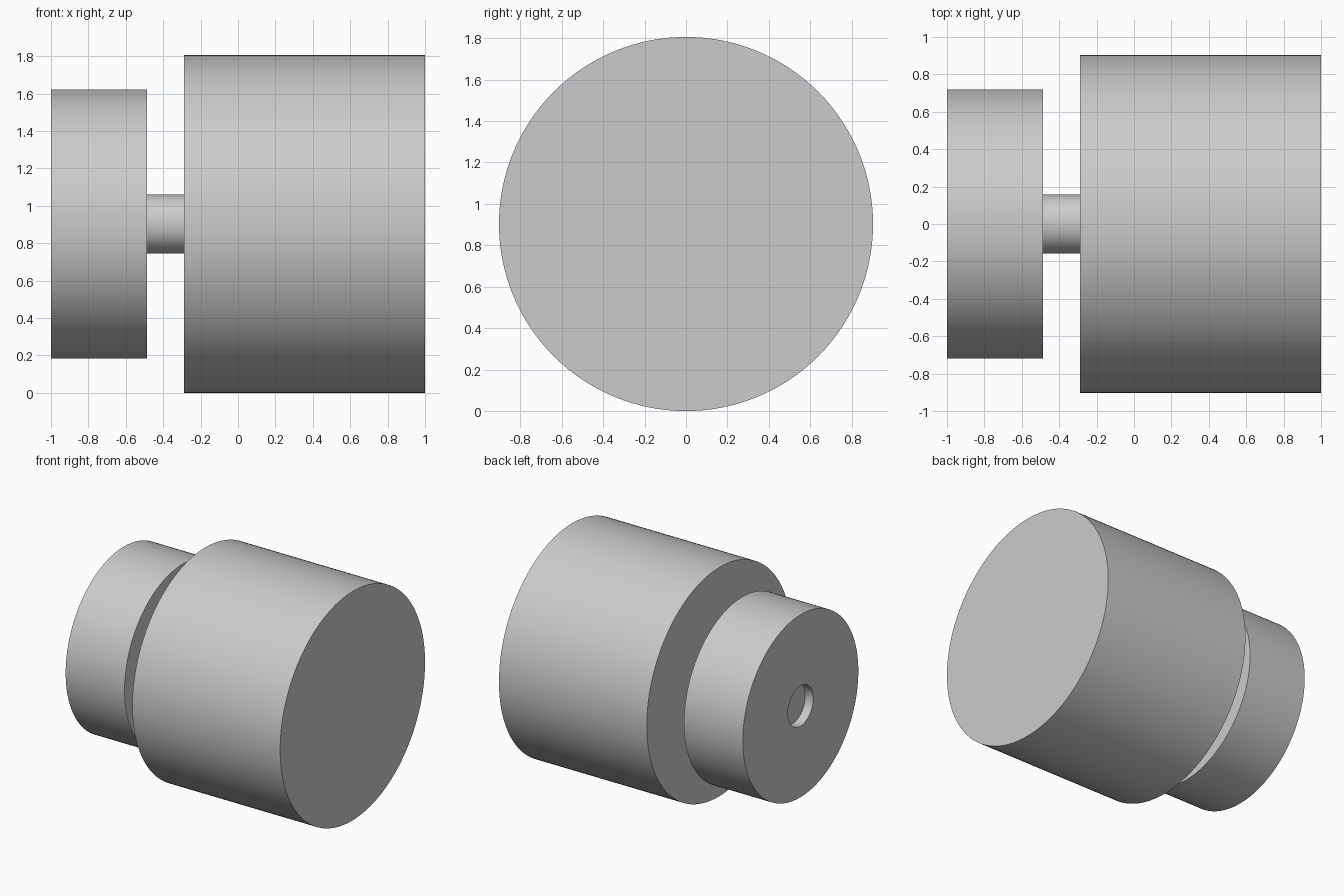
import bpy
import bmesh
import math

AXIS_HEIGHT = 0.903
SHAFT_RADIUS = 0.158
SEGMENTS = 128

default_cube = bpy.data.objects.get("Cube")
if default_cube:
    bpy.data.objects.remove(default_cube, do_unlink=True)

# Single grey finish
grey = bpy.data.materials.new("light_grey")
grey.use_nodes = True
grey.diffuse_color = (0.6, 0.6, 0.6, 1)
grey.node_tree.nodes["Principled BSDF"].inputs["Base Color"].default_value = grey.diffuse_color


def lathe(name, profile, closed=False):
    """Turn a profile of (x, radius) points around the horizontal axis."""
    bm = bmesh.new()
    verts = [bm.verts.new((x, 0, r)) for x, r in profile]
    edges = [bm.edges.new(pair) for pair in zip(verts, verts[1:])]
    if closed:
        edges.append(bm.edges.new((verts[-1], verts[0])))
    bmesh.ops.spin(bm, geom=verts + edges, cent=(0, 0, 0), axis=(1, 0, 0),
                   angle=math.tau, steps=SEGMENTS, use_merge=True)
    bmesh.ops.remove_doubles(bm, verts=bm.verts[:], dist=0.0001)
    bmesh.ops.recalc_face_normals(bm, faces=bm.faces[:])
    mesh = bpy.data.meshes.new(name)
    bm.to_mesh(mesh)
    bm.free()
    mesh.materials.append(grey)
    obj = bpy.data.objects.new(name, mesh)
    obj.location.z = AXIS_HEIGHT
    bpy.context.collection.objects.link(obj)
    bpy.ops.object.select_all(action="DESELECT")
    obj.select_set(True)
    bpy.context.view_layer.objects.active = obj
    bpy.ops.object.shade_smooth_by_angle(angle=math.radians(30))
    return obj


def rod(name, start, end, radius):
    return lathe(name, [(start, 0), (start, radius), (end, radius), (end, 0)])


# Large solid drum
rod("large_drum", -0.29, 1.0, AXIS_HEIGHT)

# Shaft, ending just inside the bore of the collar
rod("shaft", -0.93, -0.29, SHAFT_RADIUS)

# Smaller collar with a central bore
lathe("bored_collar", [(-1.0, SHAFT_RADIUS), (-1.0, 0.72),
                       (-0.486, 0.72), (-0.486, SHAFT_RADIUS)], closed=True)
